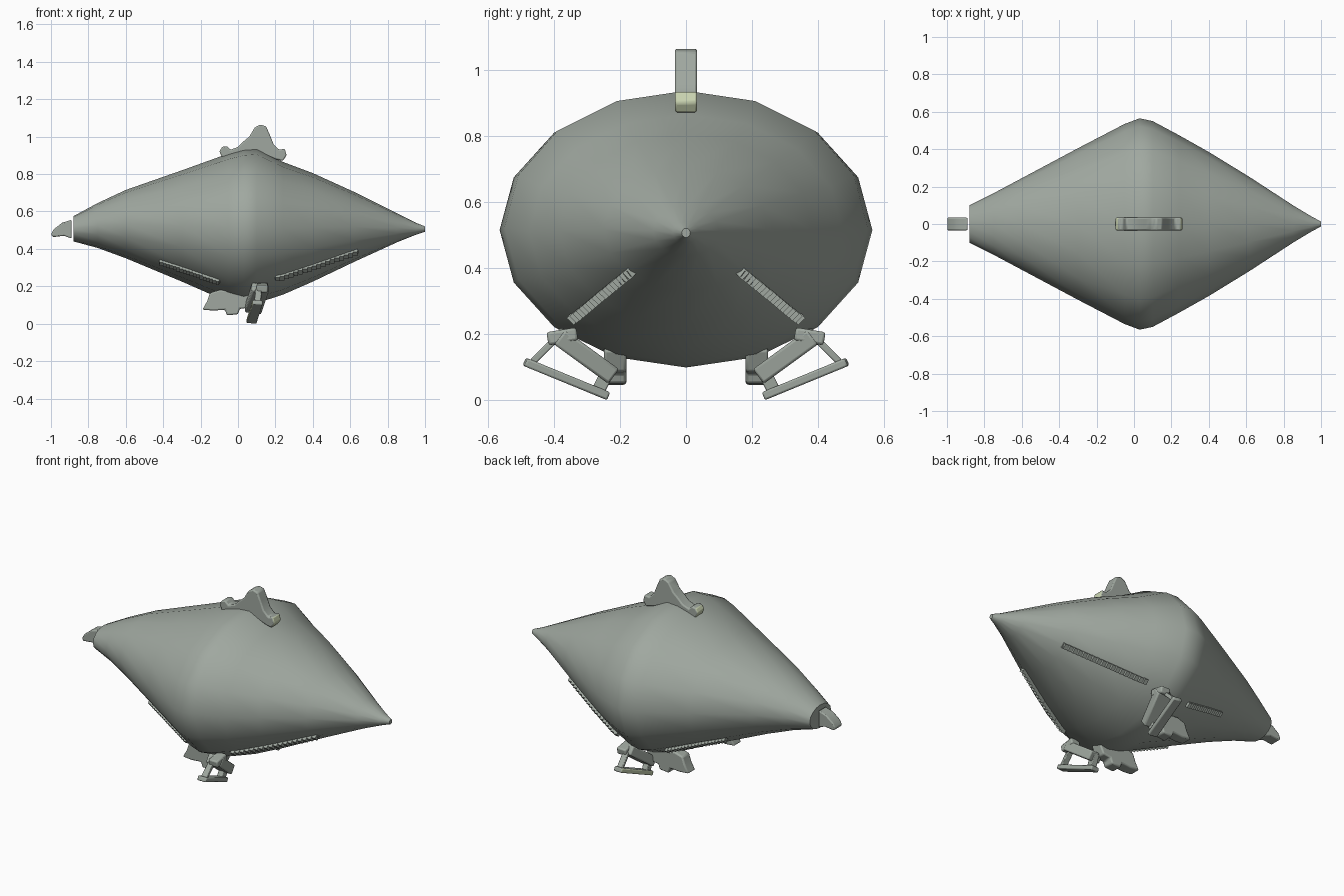
import bpy, bmesh, math
from mathutils import Vector, Matrix

if "Cube" in bpy.data.objects:
    bpy.data.objects.remove(bpy.data.objects["Cube"])


def material(name, rgb):
    m = bpy.data.materials.new(name)
    m.use_nodes = True
    m.diffuse_color = (*rgb, 1)
    node = m.node_tree.nodes["Principled BSDF"]
    node.inputs["Base Color"].default_value = (*rgb, 1)
    node.inputs["Roughness"].default_value = 0.7
    return m


GREY = material("grey green", (0.35, 0.39, 0.35))
LIGHT = material("pale green", (0.60, 0.67, 0.45))


def finish(bm, name, bevel=0.0, light=None, angle=40):
    """Turn a bmesh into a named object; light(face) picks pale faces."""
    bmesh.ops.recalc_face_normals(bm, faces=bm.faces)
    bm.normal_update()
    for f in bm.faces:
        f.material_index = int(bool(light and light(f)))
    me = bpy.data.meshes.new(name)
    bm.to_mesh(me)
    bm.free()
    me.materials.append(GREY)
    me.materials.append(LIGHT)
    ob = bpy.data.objects.new(name, me)
    bpy.context.collection.objects.link(ob)
    if bevel:
        mod = ob.modifiers.new("Bevel", "BEVEL")
        mod.width = bevel
        mod.segments = 2
    bpy.ops.object.select_all(action="DESELECT")
    ob.select_set(True)
    bpy.context.view_layer.objects.active = ob
    bpy.ops.object.shade_smooth_by_angle(angle=math.radians(angle))
    return ob


def plate(name, profile, y, half, bevel, light=None):
    """Extrude an x-z profile across y."""
    bm = bmesh.new()
    face = bm.faces.new([bm.verts.new((x, y - half, z)) for x, z in profile])
    ext = bmesh.ops.extrude_face_region(bm, geom=[face])
    moved = [v for v in ext["geom"] if isinstance(v, bmesh.types.BMVert)]
    bmesh.ops.translate(bm, verts=moved, vec=(0, 2 * half, 0))
    return finish(bm, name, bevel, light)


def add_bar(bm, a, b, width, thick):
    """Box from a to b, its width lying mostly along x."""
    a, b = Vector(a), Vector(b)
    d = (b - a).normalized()
    side = (Vector((1, 0, 0)) - d * d.x).normalized()
    rot = Matrix((side, d, side.cross(d))).transposed().to_4x4()
    size = Matrix.Diagonal((width, (b - a).length, thick, 1))
    bmesh.ops.create_cube(bm, size=1, matrix=Matrix.Translation((a + b) / 2) @ rot @ size)


# Hull: sixteen-sided oval sections (x, half width, top, bottom)
ROWS = [(-.88, .10, .575, .44), (-.75, .165, .645, .405), (-.6, .245, .715, .35),
        (-.3, .405, .82, .225), (-.05, .535, .91, .115), (.03, .565, .932, .098),
        (.1, .55, .937, .11), (.24, .475, .865, .155), (.4, .385, .805, .225),
        (.62, .25, .705, .33), (.85, .10, .59, .435), (.95, .04, .54, .475),
        (1.0, .013, .52, .492)]
SIDES = 16


def hull_point(row, t, lift=0.0):
    x, w, top, bot = row
    return Vector((x, (w + lift) * math.cos(t),
                   (top + bot) / 2 + ((top - bot) / 2 + lift) * math.sin(t)))


def row_at(x):
    for a, b in zip(ROWS, ROWS[1:]):
        if a[0] <= x <= b[0]:
            k = (x - a[0]) / (b[0] - a[0])
            return [p + (q - p) * k for p, q in zip(a, b)]


bm = bmesh.new()
rings = [[bm.verts.new(hull_point(r, math.tau * i / SIDES)) for i in range(SIDES)] for r in ROWS]
for a, b in zip(rings, rings[1:]):
    for i in range(SIDES):
        j = (i + 1) % SIDES
        bm.faces.new((a[i], a[j], b[j], b[i]))
bm.faces.new(rings[0])
bm.faces.new(rings[-1])
finish(bm, "hull", angle=50)

# Tail wedge floating behind the blunt end
plate("tail_wedge", [(-.89, .555), (-.89, .455), (-.93, .47), (-.99, .463), (-1, .478),
                     (-.985, .505), (-.94, .54)], 0, .034, .006)

# Dorsal crest with pale knob ends
plate("top_crest", [(-.1, .92), (-.085, .945), (-.06, .95), (-.04, .93), (0, .945), (.03, .975),
                    (.06, 1.0), (.09, 1.05), (.12, 1.065), (.15, 1.055), (.17, 1.01),
                    (.19, .96), (.22, .93), (.25, .935), (.26, .9), (.24, .87), (.2, .88),
                    (.09, .92), (-.03, .88), (-.08, .88)], 0, .034, .007,
      lambda f: abs(f.normal.x) > .6 and abs(f.calc_center_median().x - .08) > .13)

for s, label in ((1, "left"), (-1, "right")):
    # Rear pod under the hull
    plate(label + "_pod", [(-.19, .075), (-.13, .07), (-.07, .075), (-.06, .045), (0, .05),
                           (.01, .08), (.06, .085), (.09, .15), (.05, .17), (-.1, .18),
                           (-.15, .165), (-.165, .12)], s * .215, .034, .008)

    # Mount pressed against the hull
    bm = bmesh.new()
    add_bar(bm, (.12, s * .39, .195), (.08, s * .225, .075), .09, .055)
    add_bar(bm, (.13, s * .42, .185), (.13, s * .33, .20), .06, .04)
    finish(bm, label + "_mount", .008)

    # Foot blade, pale on its rear side, with its two links
    bm = bmesh.new()
    add_bar(bm, (.105, s * .488, .115), (.072, s * .237, .012), .055, .026)
    finish(bm, label + "_foot_blade", .006, lambda f: f.normal.x < -.6)
    bm = bmesh.new()
    add_bar(bm, (.11, s * .40, .18), (.105, s * .465, .115), .035, .02)
    add_bar(bm, (.08, s * .23, .10), (.075, s * .265, .03), .035, .04)
    finish(bm, label + "_foot_links", .004)

    # Ribbed strips lying along the lower hull
    for end, x0, x1, deg in (("front", .64, .20, 46), ("rear", -.42, -.1, 50)):
        t = -math.radians(deg)
        bm = bmesh.new()
        count = 18
        for i in range(count):
            row = row_at(x0 + (x1 - x0) * (i + .5) / count)
            p, q = hull_point(row, t, -.012), hull_point(row, t, .016)
            p.y *= s
            q.y *= s
            add_bar(bm, p, q, abs(x1 - x0) / count * .95, .03)
        # Spine joining the ribs
        ends = [hull_point(row_at(x), t, .003) for x in (x0, x1)]
        for p in ends:
            p.y *= s
        add_bar(bm, ends[0], ends[1], .015, .022)
        finish(bm, label + "_" + end + "_strip")
